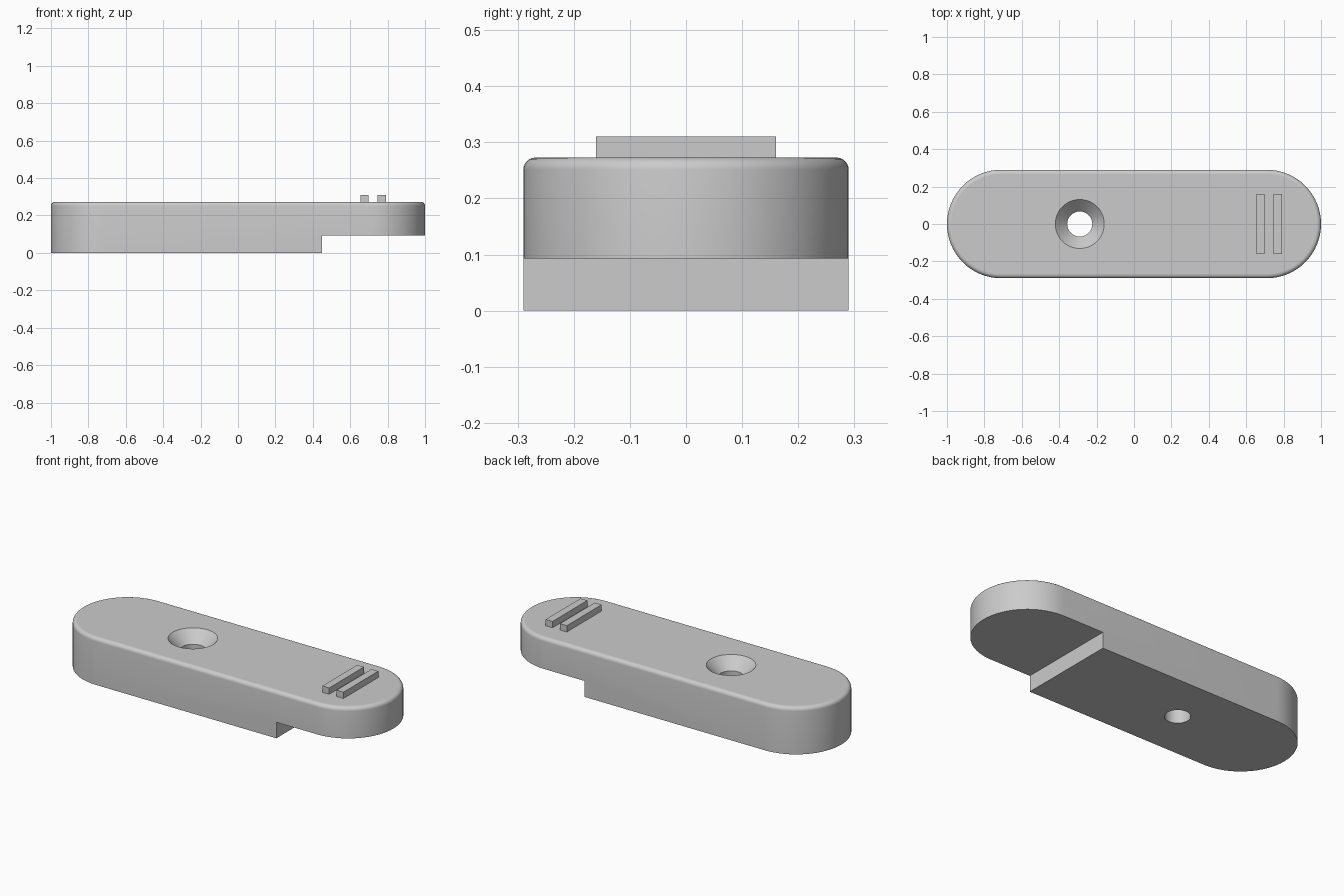
import bpy, bmesh, math

if "Cube" in bpy.data.objects:
    bpy.data.objects.remove(bpy.data.objects["Cube"])

HALF_LEN, RADIUS, HEIGHT = 1.0, 0.29, 0.273
FILLET = 0.022
STEP_X, STEP_Z = 0.45, 0.093
HOLE_X, HOLE_R, SINK_R, SINK_DEPTH = -0.29, 0.067, 0.131, 0.066

grey = bpy.data.materials.new("grey plastic")
grey.diffuse_color = (0.6, 0.6, 0.6, 1)
grey.use_nodes = True
grey.node_tree.nodes["Principled BSDF"].inputs["Base Color"].default_value = grey.diffuse_color


def make_object(name, bm):
    bmesh.ops.recalc_face_normals(bm, faces=bm.faces)
    mesh = bpy.data.meshes.new(name)
    bm.to_mesh(mesh)
    bm.free()
    mesh.materials.append(grey)
    obj = bpy.data.objects.new(name, mesh)
    bpy.context.collection.objects.link(obj)
    return obj


def box(name, x0, x1, y0, y1, z0, z1):
    bm = bmesh.new()
    bmesh.ops.create_cube(bm, size=1)
    for v in bm.verts:
        v.co = ((x0 + x1) / 2 + v.co.x * (x1 - x0),
                (y0 + y1) / 2 + v.co.y * (y1 - y0),
                (z0 + z1) / 2 + v.co.z * (z1 - z0))
    return make_object(name, bm)


def lathe(name, x, profile, n=48):
    """Closed solid turned about a vertical axis from (radius, z) pairs."""
    bm = bmesh.new()
    rings = [[bm.verts.new((x + r * math.cos(2 * math.pi * i / n),
                            r * math.sin(2 * math.pi * i / n), z))
              for i in range(n)] for r, z in profile]
    for a, b in zip(rings, rings[1:]):
        for i in range(n):
            j = (i + 1) % n
            bm.faces.new((a[i], a[j], b[j], b[i]))
    bm.faces.new(rings[0])
    bm.faces.new(rings[-1])
    return make_object(name, bm)


# Round-ended body with a filleted top rim
bm = bmesh.new()
outline, n = [], 32
for side in (1, -1):
    for i in range(n + 1):
        a = -math.pi / 2 + math.pi * i / n
        outline.append(bm.verts.new((side * (HALF_LEN - RADIUS + RADIUS * math.cos(a)),
                                     side * RADIUS * math.sin(a), 0)))
base = bm.faces.new(outline)
top = bmesh.ops.extrude_face_region(bm, geom=[base], use_keep_orig=True)["geom"]
for v in (g for g in top if isinstance(g, bmesh.types.BMVert)):
    v.co.z = HEIGHT
bmesh.ops.recalc_face_normals(bm, faces=bm.faces)
rim = [e for e in bm.edges if all(v.co.z > HEIGHT - 1e-4 for v in e.verts)]
bmesh.ops.bevel(bm, geom=rim, offset=FILLET, offset_type='OFFSET',
                segments=6, profile=0.5, affect='EDGES')
body = make_object("body", bm)

# Cut the raised underside at one end and the countersunk screw hole
slope = (SINK_R - HOLE_R) / SINK_DEPTH
cutters = [
    box("step_cutter", STEP_X, 1.2, -0.5, 0.5, -0.2, STEP_Z),
    lathe("hole_cutter", HOLE_X, [(HOLE_R, -0.1), (HOLE_R, HEIGHT - SINK_DEPTH),
                                  (SINK_R + 0.05 * slope, HEIGHT + 0.05)]),
]
bpy.context.view_layer.objects.active = body
for cutter in cutters:
    cutter.hide_render = True
    mod = body.modifiers.new("cut", 'BOOLEAN')
    mod.operation, mod.solver, mod.object = 'DIFFERENCE', 'EXACT', cutter
    bpy.ops.object.modifier_apply(modifier=mod.name)
for cutter in cutters:
    bpy.data.objects.remove(cutter)

# Smooth curved walls, keep the horizontal faces flat
bpy.ops.object.select_all(action='DESELECT')
body.select_set(True)
bpy.ops.object.shade_smooth_by_angle(angle=math.radians(30))
for p in body.data.polygons:
    if abs(p.normal.z) > 0.999:
        p.use_smooth = False

# Two raised grip bars
for i, x in enumerate((0.655, 0.747)):
    box(f"grip_bar_{i + 1}", x, x + 0.044, -0.16, 0.16, HEIGHT - 0.01, 0.31)
